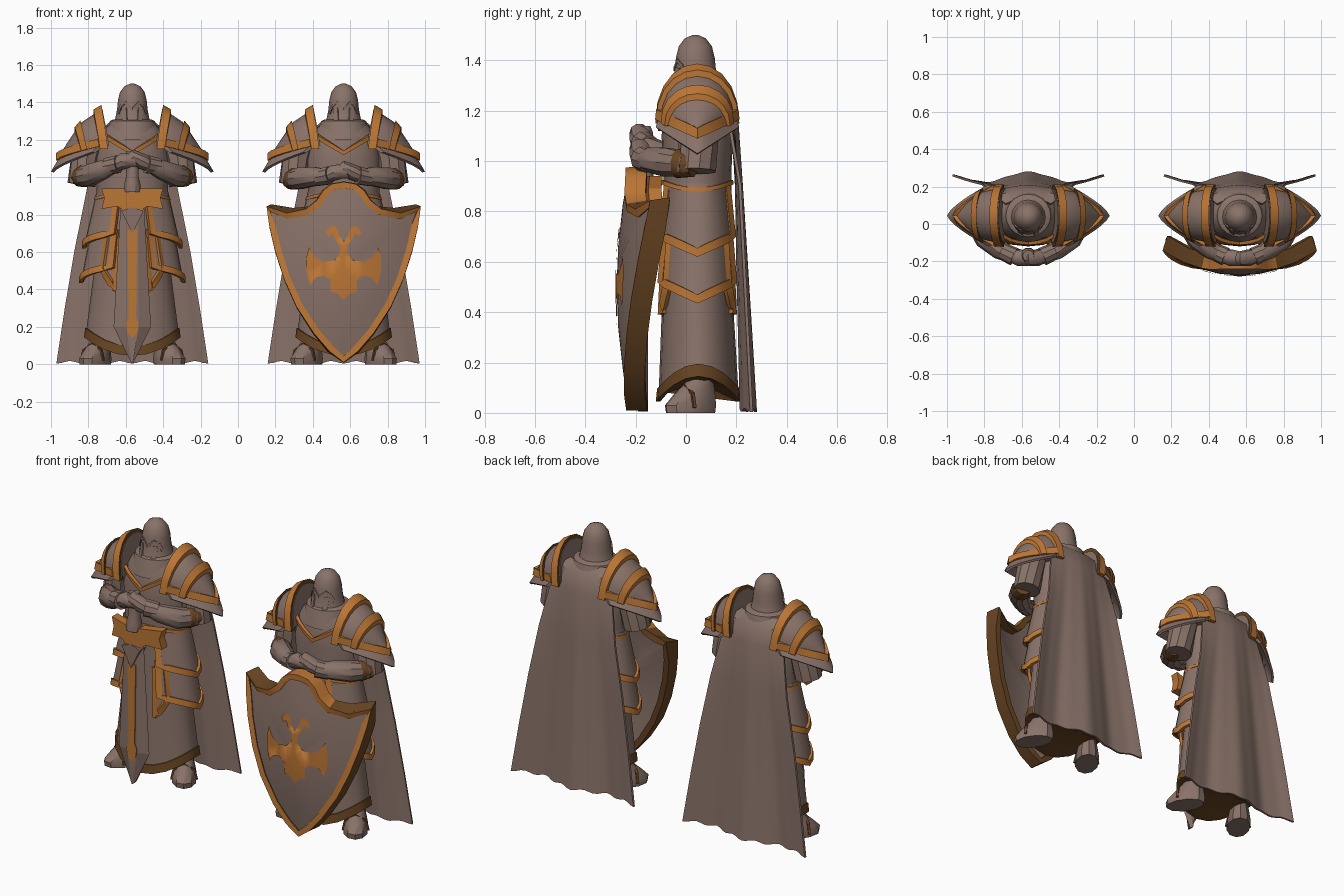
import bpy, bmesh
from math import sin, cos, pi, radians
from mathutils import Vector as V

if "Cube" in bpy.data.objects:
    bpy.data.objects.remove(bpy.data.objects["Cube"])

def material(name, c):
    m = bpy.data.materials.new(name)
    m.diffuse_color = (*c, 1)
    m.use_nodes = True
    m.node_tree.nodes["Principled BSDF"].inputs["Base Color"].default_value = m.diffuse_color
    return m

STONE = material("brown_stone", (0.25, 0.17, 0.14))
GOLD = material("copper_gold", (0.50, 0.18, 0.035))
DARK = material("dark_bronze", (0.14, 0.06, 0.016))
OFF, TAG, CY = 0.0, "", 0.045        # current figure offset, name prefix, body axis

def build(name, verts, faces, mat, angle=35):
    me = bpy.data.meshes.new(TAG + name)
    me.from_pydata([V(v) + V((OFF, 0, 0)) for v in verts], [], faces)
    bm = bmesh.new(); bm.from_mesh(me)
    bmesh.ops.recalc_face_normals(bm, faces=bm.faces)
    bm.to_mesh(me); bm.free()
    me.materials.append(mat)
    ob = bpy.data.objects.new(TAG + name, me)
    bpy.context.collection.objects.link(ob)
    smooth(ob, angle)
    return ob

def smooth(ob, angle):
    bpy.context.view_layer.objects.active = ob
    bpy.ops.object.select_all(action='DESELECT')
    ob.select_set(True)
    bpy.ops.object.shade_smooth_by_angle(angle=radians(angle))

def darken(ob, rule):
    """Dark bronze on the faces that satisfy a rule of centre and normal."""
    ob.data.materials.append(DARK)
    for p in ob.data.polygons:
        if rule(p.center - V((OFF, 0, 0)), p.normal):
            p.material_index = 1

def loft(name, rings, mat, cyc=False, closed=True, cap=True, angle=35):
    n, k = len(rings[0]), len(rings)
    faces = []
    for i in range(k if cyc else k - 1):
        a, b = i * n, (i + 1) % k * n
        for j in range(n if closed else n - 1):
            q = (j + 1) % n
            faces.append((a + j, a + q, b + q, b + j))
    if cap and closed and not cyc:
        faces += [tuple(range(n)), tuple(range((k - 1) * n, k * n))]
    return build(name, [p for r in rings for p in r], faces, mat, angle)

def ellipse(z, rx, ry, cy=CY, n=20, dz=0):
    return [(rx * cos(2 * pi * i / n), cy + ry * sin(2 * pi * i / n),
             z + dz * cos(2 * pi * i / n) ** 2) for i in range(n)]

def trim(name, path, w, h, centre, mat=GOLD, cyc=False):
    """Square-section strip along a path, facing away from a centre (z None = level)."""
    path, rings, k = [V(p) for p in path], [], len(path)
    for i, p in enumerate(path):
        a = path[(i - 1) % k] if cyc or i else p
        b = path[(i + 1) % k] if cyc or i < k - 1 else p
        t = (b - a).normalized()
        c = V((centre[0], centre[1], p.z if centre[2] is None else centre[2]))
        nrm = p - c
        nrm = (nrm - t * nrm.dot(t)).normalized()
        s = t.cross(nrm)
        rings.append([p + s * w + nrm * h, p - s * w + nrm * h, p - s * w - nrm * h, p + s * w - nrm * h])
    return loft(name, rings, mat, cyc=cyc)

def limb(name, pts, radii, mat=STONE, n=10):
    pts, rings = [V(p) for p in pts], []
    for i, p in enumerate(pts):
        q = (pts[min(i + 1, len(pts) - 1)] - pts[max(i - 1, 0)]).to_track_quat('Z', 'Y')
        rings.append([p + q @ V((radii[i] * cos(2 * pi * j / n), radii[i] * sin(2 * pi * j / n), 0)) for j in range(n)])
    loft(name, rings, mat)

def prism(name, outline, y0, y1, mat, bend=0):
    loft(name, [[(x, y + bend * abs(x), z) for x, z in outline] for y in (y0, y1)], mat, angle=20)

def mirrored(half):
    return half + [(-x, z) for x, z in reversed(half) if x > 0]

HOOD = ((1.5, .012), (1.487, .042), (1.455, .066), (1.41, .077), (1.36, .082), (1.31, .092), (1.26, .112), (1.2, .12))

def on_hood(deg, z):
    for (z0, r0), (z1, r1) in zip(HOOD, HOOD[1:]):
        if z1 <= z <= z0:
            r = r0 + (r1 - r0) * (z0 - z) / (z0 - z1)
    return (r * sin(radians(deg)), .037 - r * cos(radians(deg)), z)

def body():
    # hood, face guard and collar
    loft("hood", [ellipse(z, r, r, 0.037, 16) for z, r in HOOD], STONE)
    trim("brow", [on_hood(d, z) for d, z in ((-60, 1.34), (-48, 1.38), (-28, 1.4), (0, 1.365), (28, 1.4), (48, 1.38), (60, 1.34))], .007, .005, (0, .037, None), STONE)
    for s in (-1, 1):
        trim("cheek_guard", [on_hood(s * d, z) for d, z in ((32, 1.37), (27, 1.32), (20, 1.25))], .014, .004, (0, .037, None), STONE)
    loft("collar", [ellipse(z, r, r * .95, CY) for z, r in ((1.31, .1), (1.3, .12), (1.2, .15))], STONE)
    # torso, belt and chest trim
    loft("torso", [ellipse(z, a, b) for z, a, b in
         ((1.31, .1, .09), (1.23, .17, .13), (1.1, .2, .142), (.95, .19, .135), (.88, .195, .135))], STONE)
    loft("belt", [ellipse(z, a, a - .06, dz=-.03) for z, a in ((.925, .195), (.925, .202), (.908, .204), (.908, .195))], GOLD)
    trim("chest_trim", [(x, CY - .147 * (1 - (x / .2) ** 2) ** .5, 1.13 + abs(x) * .62) for x in
         (-.15, -.1, -.05, 0, .05, .1, .15)], .011, .009, (0, CY, None))
    # robe with arched hem
    loft("robe", [ellipse(.93, .185, .128), ellipse(.5, .205, .138), ellipse(.09, .245, .158, .05, dz=.1)], STONE)
    loft("robe_hem", [ellipse(z, a, b, .05, dz=.1) for z, a, b in
         ((.095, .24, .155), (.095, .252, .165), (.045, .258, .17), (.045, .24, .152))], DARK)
    for s in (-1, 1):
        side(s)
    cape()

def side(s):
    # layered hip plates with trimmed edges
    def plate(name, phis, zt, rt, zb, rb):
        P = lambda f, r, z: (s * r * cos(f), CY + (r * .35 + .058) * sin(f), z)
        rings = [[P(f, rt, zt), P(f, rb, zb(f)), P(f, rb - .015, zb(f)), P(f, rt - .015, zt)] for f in phis]
        loft(name, rings, STONE)
        a, b = phis[0], phis[-1]
        trim(name + "_trim", [P(a, rt, zt)] + [P(f, rb, zb(f) + .012) for f in phis] + [P(b, rt, zt)], .017, .009, (0, CY, None))
    wide = [radians(-66 + 132 * i / 10) for i in range(11)]
    plate("lower_hip_plate", wide, .72, .222, lambda f: .44 + .075 * min(1, abs(sin(f))), .275)
    plate("upper_hip_plate", wide, .91, .195, lambda f: .625 + .07 * min(1, abs(sin(f))), .26)
    for e in (-1, 1):
        tip = [radians(e * d) for d in (52, 58, 64, 70)]
        plate("hanging_point", tip, .68, .222, lambda f: .5 - .12 * (abs(f) - radians(52)) / radians(18), .262)
    # shoulder dome made of arches
    def arch(xt, hy, base, top, lift=0):
        out = []
        for i in range(11):
            t = pi * i / 10
            out.append((s * (xt - .035 * (1 - sin(t))), CY - (hy + lift) * cos(t), base + (top - base + lift) * sin(t) ** .9 if 0 < i < 10 else base))
        return out
    A = ((.16, .148, 1.17, 1.365), (.21, .145, 1.16, 1.335), (.27, .132, 1.15, 1.295), (.31, .11, 1.14, 1.24), (.35, .075, 1.12, 1.18), (.385, .03, 1.1, 1.125))
    loft("shoulder_guard", [arch(*a) for a in A], STONE)
    for nm, a, b, l in (("inner_shoulder_band", (.165, .145, 1.15, 1.365), (.208, .143, 1.15, 1.34), .022),
                        ("outer_shoulder_band", (.278, .128, 1.15, 1.285), (.308, .112, 1.14, 1.25), .018)):
        r = [arch(*a, -.01), arch(*a, l), arch(*b, l), arch(*b, -.01)]
        band = loft(nm, [list(p) for p in zip(*r)], GOLD)
        darken(band, lambda c, n: n.x * s < -.75)
    # shoulder edge strip and flared brim
    T = [i / 6 - 1 for i in range(13)]
    edge = lambda t, x, dx, hy, z, dz: (s * (x - dx * abs(t) ** 1.4), CY + hy * t, z + dz * abs(t))
    trim("shoulder_edge", [edge(t, .395, .22, .155, 1.11, .075) for t in T], .02, .012, (s * .1, CY, None))
    loft("shoulder_brim", [[edge(t, .385, .22, .15, 1.115, .07), edge(t, .435, .22, .165, 1.03, .105),
                            edge(t, .42, .22, .16, 1.025, .105), edge(t, .37, .22, .145, 1.095, .07)] for t in T], STONE)
    # boots turned outward, with a strap
    d, q = V((s * .55, -.83, 0)), V((.83, s * .55, 0))
    c = V((s * .18, .045, 0))
    def sole(z, back, front, w):
        m, h = (front - back) / 2, (front + back) / 2
        return [c + d * (m + h * cos(2 * pi * i / 10)) + q * w * sin(2 * pi * i / 10) + V((0, 0, z)) for i in range(10)]
    loft("boot", [sole(0, .08, .145, .068), sole(.03, .085, .15, .07), sole(.07, .08, .11, .062), sole(.12, .07, .055, .05), sole(.17, .06, .02, .04)], STONE)
    trim("boot_strap", [c + d * .06 + q * a + V((0, 0, z)) for a, z in ((-.07, .02), (-.058, .075), (0, .11), (.058, .075), (.07, .02))], .007, .005, tuple(c + d * .06), DARK)

def arms(drop):
    for s in (-1, 1):
        z = 1.0 - drop * .25
        limb("sleeve", [(s * .21, .05, 1.22), (s * .25, .05, 1.1), (s * .272, .045, .96)], [.07, .08, .076])
        limb("elbow_cuff", [(s * .285, .03, z), (s * .26, -.025, z + .005), (s * .245, -.045, z + .01)], [.05, .06, .052], DARK)
        w = 1.065 - drop
        limb("forearm", [(s * .28, .0, z), (s * .23, -.075, z + .01), (s * .15, -.14, (z + w) / 2 + .01), (s * .09, -.175, w)], [.05, .06, .052, .036])
        limb("glove_cuff", [(s * .14, -.145, w - .008), (s * .075, -.175, w + .005)], [.046, .05])
        limb("hand", [(s * .09, -.17, w), (s * .05, -.18, w + .02), (s * .005, -.185, w + .035 + .01 * s), (-s * .05, -.185, w + .01)], [.036, .045, .04, .022])

def cape():
    rows = ((1.29, .12, .135, 0), (1.25, .17, .175, 0), (1.15, .2, .2, .1), (.9, .25, .21, .35), (.6, .31, .222, .6), (.3, .36, .235, .8), (.004, .405, .247, 1))
    n, out = 32, []
    for z, hw, y, a in rows:
        line = []
        for i in range(n + 1):
            u = 2 * i / n - 1
            fold = a * (.026 * cos(u * 5.6) + .003 * cos(u * 19))
            line.append((u * hw, y + fold - (.03 * u * u if a < .2 else .01 * a * u ** 4), z + .014 * (1 - cos(u * 19)) / 2 * (a == 1)))
        out.append(line)
    ob = loft("cape", out, STONE, closed=False)
    m = ob.modifiers.new("thickness", 'SOLIDIFY')
    m.thickness, m.offset = .012, 0
    bpy.ops.object.modifier_apply(modifier=m.name)
    smooth(ob, 40)

def sword():
    y = -.17
    sec = lambda z, w, f: [(-w, y, z), (-f, y - .02, z), (f, y - .02, z), (w, y, z), (f, y + .02, z), (-f, y + .02, z)]
    loft("sword_blade", [sec(.86, .062, .032), sec(.2, .1, .034), sec(.005, .004, .002)], STONE, angle=10)
    inlay = mirrored([(0, .72), (.026, .72), (.02, .25), (.034, .22), (.026, .17), (0, .14)])
    prism("blade_inlay", inlay, y - .025, y - .018, GOLD)
    prism("blade_collar", mirrored([(0, .84), (.06, .82), (0, .7)]), y - .032, y + .03, STONE)
    guard = mirrored([(0, .925), (.05, .94), (.165, .94), (.15, .89), (.165, .83), (.08, .845), (.05, .825), (0, .8)])
    prism("sword_guard", guard, y - .032, y + .02, GOLD, .35)
    limb("sword_grip", [(0, y, .92), (0, y, .97), (0, y, 1.0), (0, y, 1.09)], [.045, .042, .034, .034])
    limb("sword_pommel", [(0, y, 1.08), (0, y, 1.11), (0, y, 1.14)], [.035, .042, .03])

def shield():
    f = lambda x, z: -.275 + .125 * (x / .405) ** 2 + .045 * ((z - .5) / .45) ** 2
    half = [(0, .965), (.06, .955), (.1, .925), (.135, .87), (.19, .825), (.29, .81), (.395, .84), (.385, .74),
            (.355, .61), (.305, .455), (.24, .31), (.15, .17), (.07, .075), (0, .02)]
    line = mirrored(half)
    def ring(k, dy):
        pts = [(x * k, .5 + (z - .5) * k) for x, z in line]
        return [(x, f(x, z) + dy, z) for x, z in pts]
    loft("shield_panel", [ring(.05, 0), ring(.35, 0), ring(.7, 0), ring(1, 0), ring(1, .035), ring(.6, .035), ring(.05, .035)], STONE, angle=50)
    rim = trim("shield_rim", [(x, y + .03, z) for x, y, z in ring(.988, 0)], .042, .017, (0, -.18, .5), cyc=True)
    darken(rim, lambda c, n: n.y > -.6 and (abs(c.x) > .2 or c.z < .5 or n.y > .5))
    # emblem plate bent over the shield face
    mark = mirrored([(0, .655), (.025, .69), (.03, .715), (.045, .738), (.075, .735), (.095, .705), (.08, .685), (.06, .7), (.045, .665), (.02, .635), (.02, .59),
                     (.05, .555), (.11, .548), (.155, .575), (.185, .625), (.2, .57), (.2, .5), (.18, .42), (.15, .465), (.105, .475), (.07, .45),
                     (.07, .385), (.04, .385), (0, .345)])
    ob = build("shield_emblem", [(x, 0, z) for x, z in mark], [tuple(range(len(mark)))], GOLD)
    bm = bmesh.new(); bm.from_mesh(ob.data)
    bmesh.ops.triangulate(bm, faces=bm.faces)
    for i in range(-3, 4):
        bmesh.ops.bisect_plane(bm, geom=bm.verts[:] + bm.edges[:] + bm.faces[:], plane_co=(OFF + i * .05, 0, 0), plane_no=(1, 0, 0))
    for v in bm.verts:
        v.co.y = f(v.co.x - OFF, v.co.z) - .005
    bm.normal_update()
    bmesh.ops.reverse_faces(bm, faces=[p for p in bm.faces if p.normal.y > 0])
    bm.to_mesh(ob.data); bm.free()

# two figures side by side: one with a sword, one with a shield
OFF, TAG = -.565, "sword_guard_figure_"
body(); arms(0); sword()
OFF, TAG = .565, "shield_guard_figure_"
body(); arms(.06); shield()
